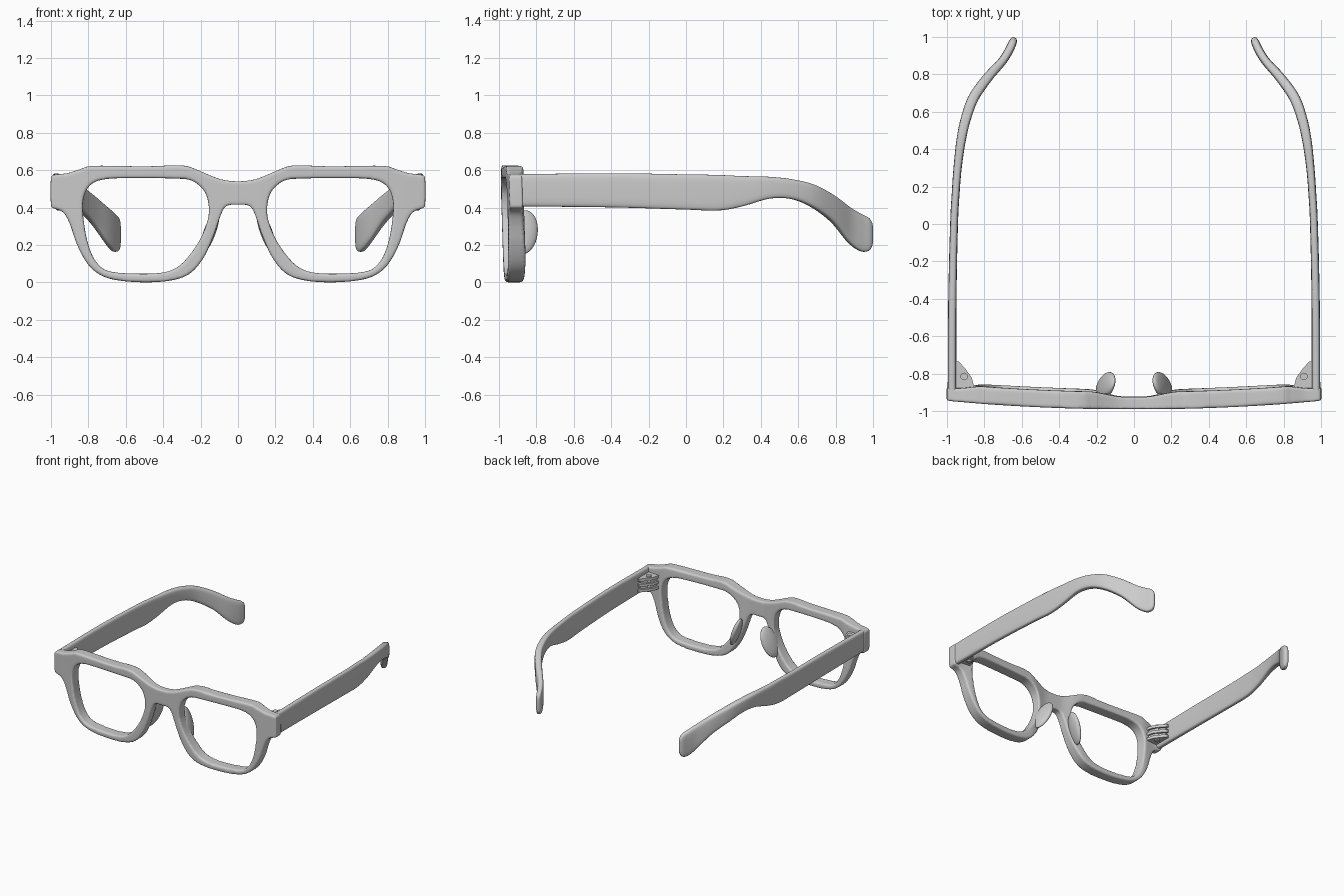
import bpy, bmesh, math
from mathutils import Vector, Matrix

if "Cube" in bpy.data.objects:
    bpy.data.objects.remove(bpy.data.objects["Cube"])


def spline(points, steps, closed=False):
    """Catmull-Rom sampling of tuples of any length."""
    pts = [Vector(p) for p in points]
    n = len(pts)
    get = (lambda i: pts[i % n]) if closed else (lambda i: pts[min(max(i, 0), n - 1)])
    out = []
    for i in range(n if closed else n - 1):
        a, b, c, d = get(i - 1), get(i), get(i + 1), get(i + 2)
        for k in range(steps):
            t = k / steps
            out.append(0.5 * (2 * b + (c - a) * t + (2 * a - 5 * b + 4 * c - d) * t * t
                              + (3 * b - a - 3 * c + d) * t ** 3))
    return out if closed else out + [pts[-1]]


def smoothstep(a, b, x):
    t = min(max((x - a) / (b - a), 0), 1)
    return t * t * (3 - 2 * t)


def activate(ob):
    bpy.ops.object.select_all(action='DESELECT')
    ob.select_set(True)
    bpy.context.view_layer.objects.active = ob


def finish(name, bm, mirror=True, angle=50):
    bmesh.ops.recalc_face_normals(bm, faces=bm.faces)
    me = bpy.data.meshes.new(name)
    bm.to_mesh(me)
    bm.free()
    ob = bpy.data.objects.new(name, me)
    bpy.context.collection.objects.link(ob)
    activate(ob)
    bpy.ops.object.shade_smooth_by_angle(angle=math.radians(angle))
    if mirror:
        mod = ob.modifiers.new("Mirror", 'MIRROR')
        mod.use_mirror_merge = False
    return ob


# Front frame: outline and two lens openings, filled and extruded
half = [(0.08, 0.548), (0.15, 0.572), (0.22, 0.602), (0.30, 0.625), (0.5, 0.620),
        (0.77, 0.623), (0.84, 0.606), (0.91, 0.584), (0.98, 0.575), (1.0, 0.56),
        (1.0, 0.41), (0.985, 0.396), (0.935, 0.375), (0.90, 0.315), (0.86, 0.20),
        (0.805, 0.10), (0.74, 0.042), (0.65, 0.012), (0.5, 0.0), (0.36, 0.010),
        (0.26, 0.045), (0.185, 0.13), (0.13, 0.25), (0.09, 0.365), (0.06, 0.41)]
outline = [(0, 0.54)] + half + [(0, 0.415)] + [(-x, z) for x, z in reversed(half)]
lens = [(0.25, 0.545), (0.35, 0.555), (0.5, 0.558), (0.70, 0.553), (0.79, 0.52),
        (0.828, 0.44), (0.825, 0.33), (0.80, 0.20), (0.755, 0.105), (0.68, 0.057),
        (0.5, 0.046), (0.38, 0.057), (0.30, 0.10), (0.22, 0.20), (0.172, 0.30),
        (0.155, 0.39), (0.178, 0.485)]
DEPTH = 0.09
bm = bmesh.new()
for loop in (outline, lens, [(-x, z) for x, z in lens]):
    vs = [bm.verts.new((p[0], -DEPTH / 2, p[1])) for p in spline(loop, 5, True)]
    for a, b in zip(vs, vs[1:] + vs[:1]):
        bm.edges.new((a, b))
bmesh.ops.triangle_fill(bm, edges=bm.edges[:], use_beauty=True, normal=(0, -1, 0))
ext = bmesh.ops.extrude_face_region(bm, geom=bm.faces[:], use_keep_orig=True)
bmesh.ops.translate(bm, vec=(0, DEPTH, 0),
                    verts=[g for g in ext['geom'] if isinstance(g, bmesh.types.BMVert)])
frame = finish("front_frame", bm, mirror=False)

# Even mesh with softened edges
rem = frame.modifiers.new("Remesh", 'REMESH')
rem.mode = 'VOXEL'
rem.voxel_size = 0.008
smo = frame.modifiers.new("Smooth", 'SMOOTH')
smo.factor = 0.5
smo.iterations = 7
bpy.ops.object.convert(target='MESH')
frame = bpy.context.object

# Wrap the frame backwards, tilt it and thin the bridge and ends
for v in frame.data.vertices:
    x, t, z = v.co
    ax = abs(x)
    thick = 0.065 + 0.028 * smoothstep(0.05, 0.25, ax) - 0.022 * smoothstep(0.8, 0.96, ax)
    front = -0.99 + 0.045 * ax * ax + 0.025 * (0.55 - z)
    v.co.y = front + (0.5 + t / DEPTH) * thick
activate(frame)
bpy.ops.object.shade_smooth()

# Temple arm: rounded upright section lofted along a bent path (x, y, z, height, width)
stations = [(0.973, -0.89, 0.492, 0.172, 0.046), (0.971, -0.4, 0.492, 0.182, 0.044),
            (0.962, 0.0, 0.483, 0.188, 0.042), (0.953, 0.17, 0.479, 0.190, 0.042),
            (0.943, 0.30, 0.487, 0.162, 0.044), (0.924, 0.45, 0.506, 0.116, 0.050),
            (0.897, 0.57, 0.497, 0.107, 0.054), (0.855, 0.68, 0.460, 0.125, 0.056),
            (0.780, 0.785, 0.392, 0.148, 0.052), (0.705, 0.87, 0.308, 0.190, 0.046),
            (0.667, 0.93, 0.268, 0.200, 0.046), (0.648, 0.972, 0.257, 0.180, 0.042),
            (0.641, 0.990, 0.256, 0.135, 0.030), (0.638, 0.997, 0.256, 0.090, 0.014)]
rings = spline(stations, 6)
SIDES = 28
bm = bmesh.new()
loops = []
for i, r in enumerate(rings):
    a, b = rings[max(i - 1, 0)], rings[min(i + 1, len(rings) - 1)]
    up = Vector((0, 0, 1))
    side = Vector((b - a)[:3]).cross(up).normalized()
    loop = []
    for k in range(SIDES):
        c, s = math.cos(2 * math.pi * k / SIDES), math.sin(2 * math.pi * k / SIDES)
        u = math.copysign(abs(c) ** 0.5, c) * r[4] / 2
        w = math.copysign(abs(s) ** 0.5, s) * r[3] / 2
        loop.append(bm.verts.new(Vector(r[:3]) + side * u + up * w))
    loops.append(loop)
for la, lb in zip(loops, loops[1:]):
    for k in range(SIDES):
        j = (k + 1) % SIDES
        bm.faces.new((la[k], la[j], lb[j], lb[k]))
bm.faces.new(loops[0])
bm.faces.new(loops[-1])
finish("temple_arms", bm)

# Nose pads: flattened ovals leaning along the inner rims
bm = bmesh.new()
bmesh.ops.create_uvsphere(bm, u_segments=32, v_segments=20, radius=1)
pose = (Matrix.Translation((0.152, -0.865, 0.268)) @ Matrix.Rotation(math.radians(-21), 4, 'Y')
        @ Matrix.Rotation(math.radians(-8), 4, 'X') @ Matrix.Rotation(math.radians(14), 4, 'Z')
        @ Matrix.Diagonal((0.028, 0.074, 0.125, 1)))
bmesh.ops.transform(bm, matrix=pose, verts=bm.verts)
finish("nose_pads", bm)

# Hinges: stacked wedge leaves between frame and arm, with a pin
bm = bmesh.new()
wedge = [(0.85, -0.89), (0.96, -0.89), (0.96, -0.735), (0.937, -0.735), (0.905, -0.77), (0.868, -0.82)]
for i in range(5):
    z0 = 0.43 + i * 0.022
    inset = 0.86 if i % 2 else 1.0
    face = bm.faces.new([bm.verts.new((0.96 + (x - 0.96) * inset, -0.89 + (y + 0.89) * inset, z0))
                         for x, y in wedge])
    ext = bmesh.ops.extrude_face_region(bm, geom=[face], use_keep_orig=True)
    top = [g for g in ext['geom'] if isinstance(g, bmesh.types.BMVert)]
    bmesh.ops.translate(bm, verts=top, vec=(0, 0, 0.022))
bmesh.ops.create_cone(bm, cap_ends=True, segments=20, radius1=0.02, radius2=0.02, depth=0.13,
                      matrix=Matrix.Translation((0.908, -0.815, 0.485)))
finish("hinges", bm, angle=30)
